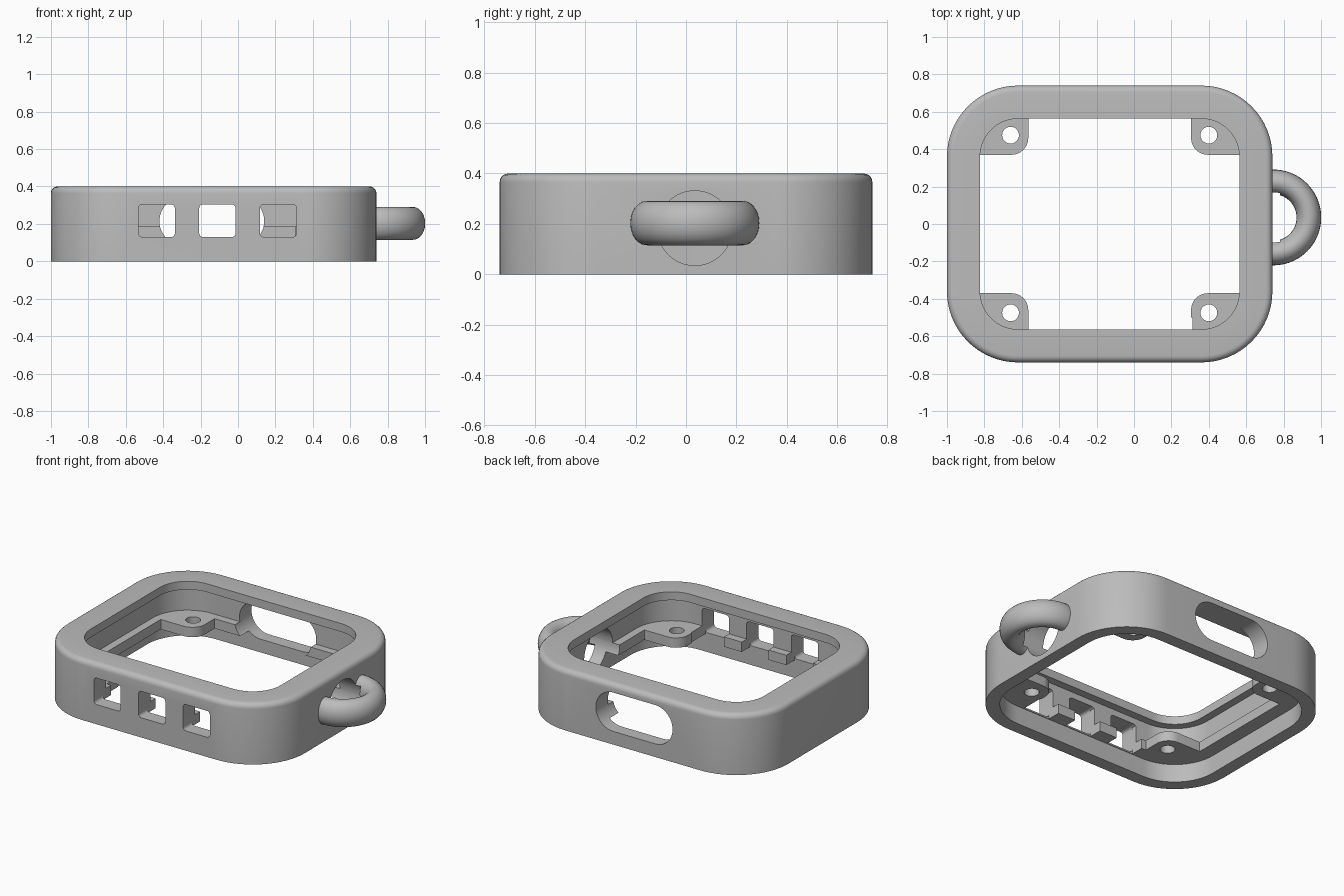
import bpy, bmesh, math
from mathutils import Matrix, Vector

if "Cube" in bpy.data.objects:
    bpy.data.objects.remove(bpy.data.objects["Cube"])

grey = bpy.data.materials.new("Plain grey")
grey.use_nodes = True
grey.diffuse_color = (0.5, 0.5, 0.5, 1)
grey.node_tree.nodes["Principled BSDF"].inputs["Base Color"].default_value = (0.5, 0.5, 0.5, 1)

CX = -0.13            # centre of the frame in x
HALF_X, HALF_Y = 0.87, 0.74
LOOP_Y = 0.035


def finish(name, bm):
    bmesh.ops.recalc_face_normals(bm, faces=bm.faces)
    mesh = bpy.data.meshes.new(name)
    bm.to_mesh(mesh)
    bm.free()
    mesh.materials.append(grey)
    obj = bpy.data.objects.new(name, mesh)
    bpy.context.collection.objects.link(obj)
    return obj


def rounded_rect(hx, hy, r, steps):
    """Outline of a rounded rectangle centred on the origin."""
    pts = []
    for k, (sx, sy) in enumerate(((1, 1), (-1, 1), (-1, -1), (1, -1))):
        for i in range(steps + 1):
            a = math.radians(90) * (k + i / steps)
            pts.append((sx * (hx - r) + r * math.cos(a), sy * (hy - r) + r * math.sin(a)))
    return pts


def prism(name, outline, low, high, matrix=Matrix()):
    """Extrude an outline along its local z, then place it."""
    bm = bmesh.new()
    face = bm.faces.new([bm.verts.new((x, y, low)) for x, y in outline])
    top = bmesh.ops.extrude_face_region(bm, geom=[face])["geom"]
    verts = [v for v in top if isinstance(v, bmesh.types.BMVert)]
    bmesh.ops.translate(bm, verts=verts, vec=(0, 0, high - low))
    bm.transform(matrix)
    return finish(name, bm)


def boolean(target, tool, operation):
    mod = target.modifiers.new("bool", 'BOOLEAN')
    mod.operation, mod.object, mod.solver = operation, tool, 'EXACT'
    bpy.context.view_layer.objects.active = target
    bpy.ops.object.modifier_apply(modifier=mod.name)
    bpy.data.objects.remove(tool)


# Frame: inset and height pairs swept around the rounded rectangle
profile = [(0, 0), (0, 0.365)]
for i in range(1, 6):
    a = math.radians(18 * i)
    profile.append((0.035 * (1 - math.cos(a)), 0.365 + 0.035 * math.sin(a)))
profile += [(0.177, 0.4), (0.177, 0.345), (0.125, 0.345), (0.125, 0.185),
            (0.177, 0.185), (0.177, 0.12), (0.085, 0.12), (0.085, 0)]
bm = bmesh.new()
rings = []
for inset, z in profile:
    outline = rounded_rect(HALF_X - inset, HALF_Y - inset, 0.38 - inset, 16)
    rings.append([bm.verts.new((CX + x, y, z)) for x, y in outline])
for a, b in zip(rings, rings[1:] + rings[:1]):
    for i in range(len(a)):
        j = (i + 1) % len(a)
        bm.faces.new((a[i], a[j], b[j], b[i]))
frame = finish("frame", bm)

# Corner screw tabs, each with one rounded corner and a hole
for sx in (-1, 1):
    for sy in (-1, 1):
        r = 0.09
        outline = [(0.72, 0.37), (0.72, 0.59), (0.435, 0.59)]
        for i in range(9):
            a = math.radians(180 + 90 * i / 8)
            outline.append((0.435 + r + r * math.cos(a), 0.37 + r + r * math.sin(a)))
        tab = prism("tab", [(CX + sx * x, sy * y) for x, y in outline], 0.12, 0.185)
        boolean(frame, tab, 'UNION')
        place = Matrix.Translation((CX + sx * 0.53, sy * 0.475, 0))
        hole = prism("hole", rounded_rect(0.045, 0.045, 0.045, 6), 0.1, 0.21, place)
        boolean(frame, hole, 'DIFFERENCE')

# Three front ports with deeper notches through the inner ledge
upright = Matrix.Rotation(math.radians(90), 4, 'X')   # local z becomes -y
for x in (-0.435, -0.11, 0.215):
    place = Matrix.Translation((x, 0, 0.217)) @ upright
    port = prism("port", rounded_rect(0.0975, 0.087, 0.02, 4), 0.5, 0.8, place)
    boolean(frame, port, 'DIFFERENCE')
    place = Matrix.Translation((x, 0, 0.2)) @ upright
    notch = prism("notch", rounded_rect(0.0975, 0.1, 0.01, 2), 0.5, 0.65, place)
    boolean(frame, notch, 'DIFFERENCE')

# Long slot in the back wall
place = Matrix.Translation((-0.14, 0, 0.215)) @ upright
slot = prism("slot", rounded_rect(0.28, 0.128, 0.127, 12), -0.8, -0.5, place)
boolean(frame, slot, 'DIFFERENCE')

# Half ring for a strap on the left side, with an oval section
bm = bmesh.new()
rings = []
for i in range(41):
    a = math.radians(-100 + 5 * i)
    ring = []
    for j in range(24):
        t = 2 * math.pi * j / 24
        radius = 0.19 + 0.066 * math.cos(t)
        ring.append(bm.verts.new((0.745 + radius * math.cos(a), LOOP_Y + radius * math.sin(a),
                                  0.203 + 0.088 * math.sin(t))))
    rings.append(ring)
for a, b in zip(rings, rings[1:]):
    for j in range(24):
        k = (j + 1) % 24
        bm.faces.new((a[j], a[k], b[k], b[j]))
bm.faces.new(rings[0])
bm.faces.new(rings[-1])
strap_loop = finish("strap_loop", bm)

# Round hole behind the loop, cut through both the wall and the loop ends
sideways = Matrix.Rotation(math.radians(90), 4, 'Y')
for target in (frame, strap_loop):
    place = Matrix.Translation((0, LOOP_Y, 0.183)) @ sideways
    bore = prism("bore", rounded_rect(0.148, 0.148, 0.147, 12), 0.5, 0.78, place)
    boolean(target, bore, 'DIFFERENCE')

# Smooth shading with crisp edges
for obj in (frame, strap_loop):
    bpy.ops.object.select_all(action='DESELECT')
    obj.select_set(True)
    bpy.context.view_layer.objects.active = obj
    bpy.ops.object.shade_smooth_by_angle(angle=math.radians(30))
